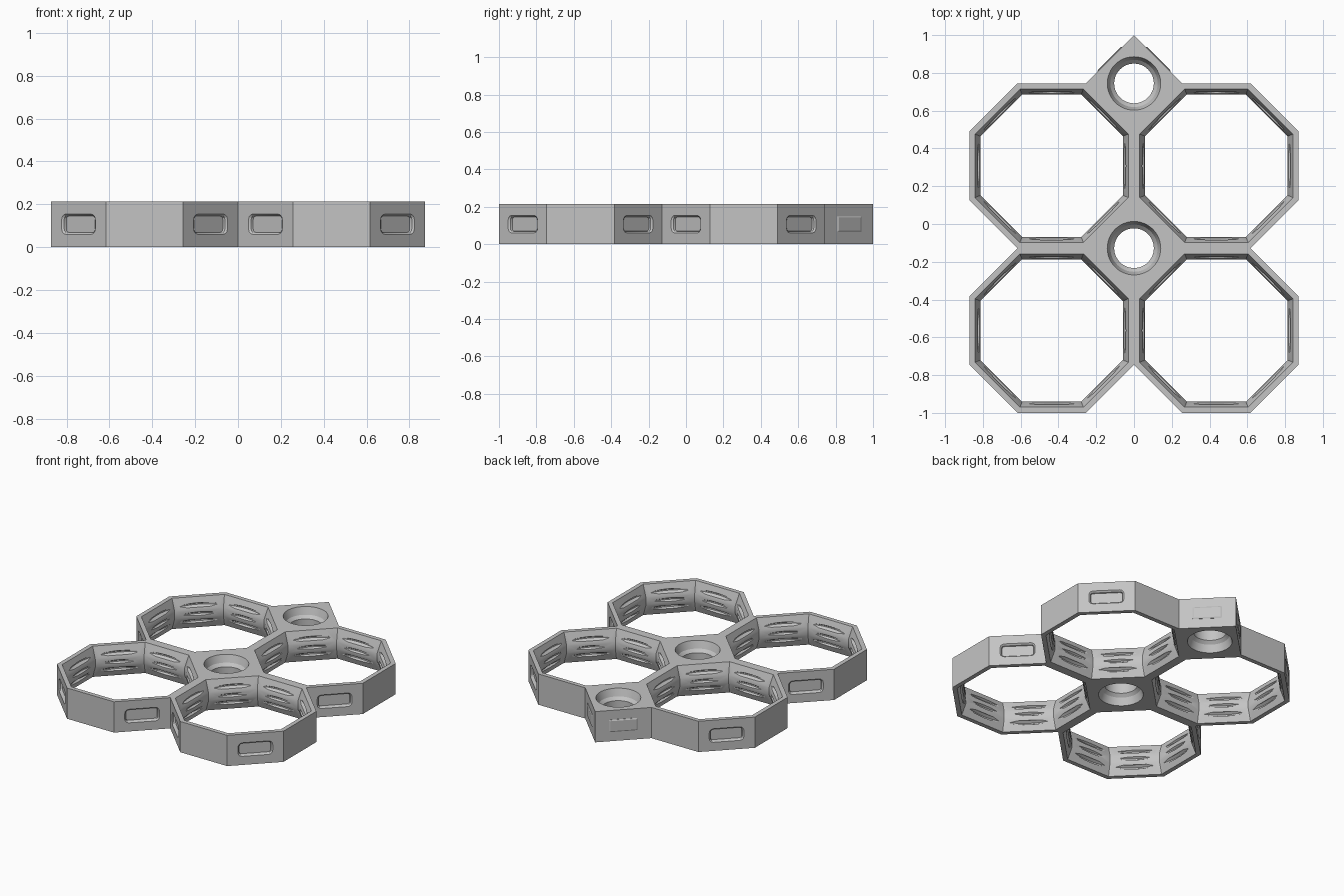
import bpy, bmesh
from math import cos, sin, pi, sqrt
from mathutils import Matrix, Vector

if "Cube" in bpy.data.objects:
    bpy.data.objects.remove(bpy.data.objects["Cube"])

H = 0.214            # tile height
P = 0.436            # half the cell pitch
W = 2 * P
D = P * (2 - sqrt(2))  # corner cut of each octagon
Y0, Y1 = -1 + W, -1 + 2 * W
CELLS = [(sx * P, y) for sx in (-1, 1) for y in (Y0 - P, Y1 - P)]

grey = bpy.data.materials.new("warm_grey")
grey.use_nodes = True
COLOUR = (0.55, 0.55, 0.55, 1)
grey.diffuse_color = COLOUR
grey.node_tree.nodes["Principled BSDF"].inputs["Base Color"].default_value = COLOUR


def loft(bm, rings, matrix=Matrix()):
    """Closed solid through equal-length rings of points, lowest first."""
    loops = [[bm.verts.new(matrix @ Vector(p)) for p in ring] for ring in rings]
    n = len(loops[0])
    for low, up in zip(loops, loops[1:]):
        for i in range(n):
            j = (i + 1) % n
            bm.faces.new((low[i], low[j], up[j], up[i]))
    bm.faces.new(loops[0][::-1])
    bm.faces.new(loops[-1])


def ring(radius, z, n, turn=0.0):
    return [(radius * cos(turn + 2 * pi * i / n), radius * sin(turn + 2 * pi * i / n), z)
            for i in range(n)]


def lathe(bm, profile, centre, n, turn=0.0):
    loft(bm, [ring(r, z, n, turn) for r, z in profile],
         Matrix.Translation((centre[0], centre[1], 0)))


def rounded_rect(w, h, r, z):
    pts = []
    for k, (sx, sy) in enumerate(((1, 1), (-1, 1), (-1, -1), (1, -1))):
        for s in range(4):
            a = k * pi / 2 + s * pi / 6
            pts.append((sx * (w / 2 - r) + r * cos(a), sy * (h / 2 - r) + r * sin(a), z))
    return pts


def face_frame(x, y, dx, dy):
    """Frame whose z axis points out of a diagonal wall."""
    out = Vector((dx, dy, 0)).normalized()
    up = Vector((0, 0, 1))
    m = Matrix((up.cross(out), up, out)).transposed().to_4x4()
    m.translation = (x, y, H / 2)
    return m


def make(name, bm):
    bmesh.ops.recalc_face_normals(bm, faces=bm.faces)
    mesh = bpy.data.meshes.new(name)
    bm.to_mesh(mesh)
    bm.free()
    ob = bpy.data.objects.new(name, mesh)
    bpy.context.collection.objects.link(ob)
    mesh.materials.append(grey)
    return ob


def cut(target, bm):
    cutter = make("cutter", bm)
    cutter.hide_render = True
    mod = target.modifiers.new("cut", 'BOOLEAN')
    mod.operation = 'DIFFERENCE'
    mod.solver = 'EXACT'
    mod.object = cutter
    bpy.context.view_layer.objects.active = target
    bpy.ops.object.modifier_apply(modifier=mod.name)
    bpy.data.objects.remove(cutter)


# Tile body: outline of four joined octagons with a pointed back tab
half = [(0, -1 + D), (D, -1), (W - D, -1), (W, -1 + D), (W, Y0 - D), (W - D, Y0),
        (W, Y0 + D), (W, Y1 - D), (W - D, Y1), (D, Y1), (0, Y1 + D)]
outline = half + [(-x, y) for x, y in half[-2:0:-1]]
bm = bmesh.new()
loft(bm, [[(x, y, z) for x, y in outline] for z in (0, H)])
tile = make("grid_tile", bm)

# Waisted octagonal openings
bm = bmesh.new()
to_corner = 1 / cos(pi / 8)
waist, rim = P - 0.059, P - 0.03
flare = (rim - waist) / 0.08
sides = [(rim + 0.02 * flare, -0.02), (waist, 0.08), (waist, H - 0.08),
         (rim + 0.02 * flare, H + 0.02)]
for c in CELLS:
    lathe(bm, [(a * to_corner, z) for a, z in sides], c, 8, pi / 8)

# Stepped screw holes
hole = [(0.145, -0.01), (0.125, 0.05), (0.105, 0.07), (0.105, H - 0.07),
        (0.125, H - 0.05), (0.145, H + 0.01)]
for y in (Y0, Y1):
    lathe(bm, hole, (0, y), 48)

# Connector slots in the exposed diagonal walls
for cx, cy in CELLS:
    for dx in (-1, 1):
        for dy in (-1, 1):
            inner = dx * cx < 0
            if inner and (dy > 0 or cy > 0):
                continue
            off = P / sqrt(2)
            m = face_frame(cx + dx * off, cy + dy * off, dx, dy)
            loft(bm, [rounded_rect(0.2, 0.075, 0.015, -0.02),
                      rounded_rect(0.205, 0.08, 0.02, -0.008),
                      rounded_rect(0.23, 0.1, 0.03, 0.003)], m)
cut(tile, bm)

# Round snap grooves that bite a lens into each inner wall
bm = bmesh.new()
for c in CELLS:
    for z, r in ((0.05, 0.405), (H / 2, 0.39), (H - 0.05, 0.405)):
        lathe(bm, [(0.3, z - 0.018), (r - 0.015, z - 0.014), (r, z - 0.004),
                   (r, z + 0.004), (r - 0.015, z + 0.014), (0.3, z + 0.018)], c, 64)
cut(tile, bm)

# Raised connector plates on the back tab
for side, name in ((1, "left_tab_plate"), (-1, "right_tab_plate")):
    bm = bmesh.new()
    m = face_frame(side * D / 2, Y1 + D / 2, side, 1)
    loft(bm, [rounded_rect(0.185, 0.085, 0.004, -0.002),
              rounded_rect(0.185, 0.085, 0.004, 0.002),
              rounded_rect(0.165, 0.07, 0.004, 0.006)], m)
    make(name, bm)

# Smooth only the round parts
bpy.ops.object.select_all(action='DESELECT')
tile.select_set(True)
bpy.context.view_layer.objects.active = tile
bpy.ops.object.shade_smooth_by_angle(angle=0.35)
